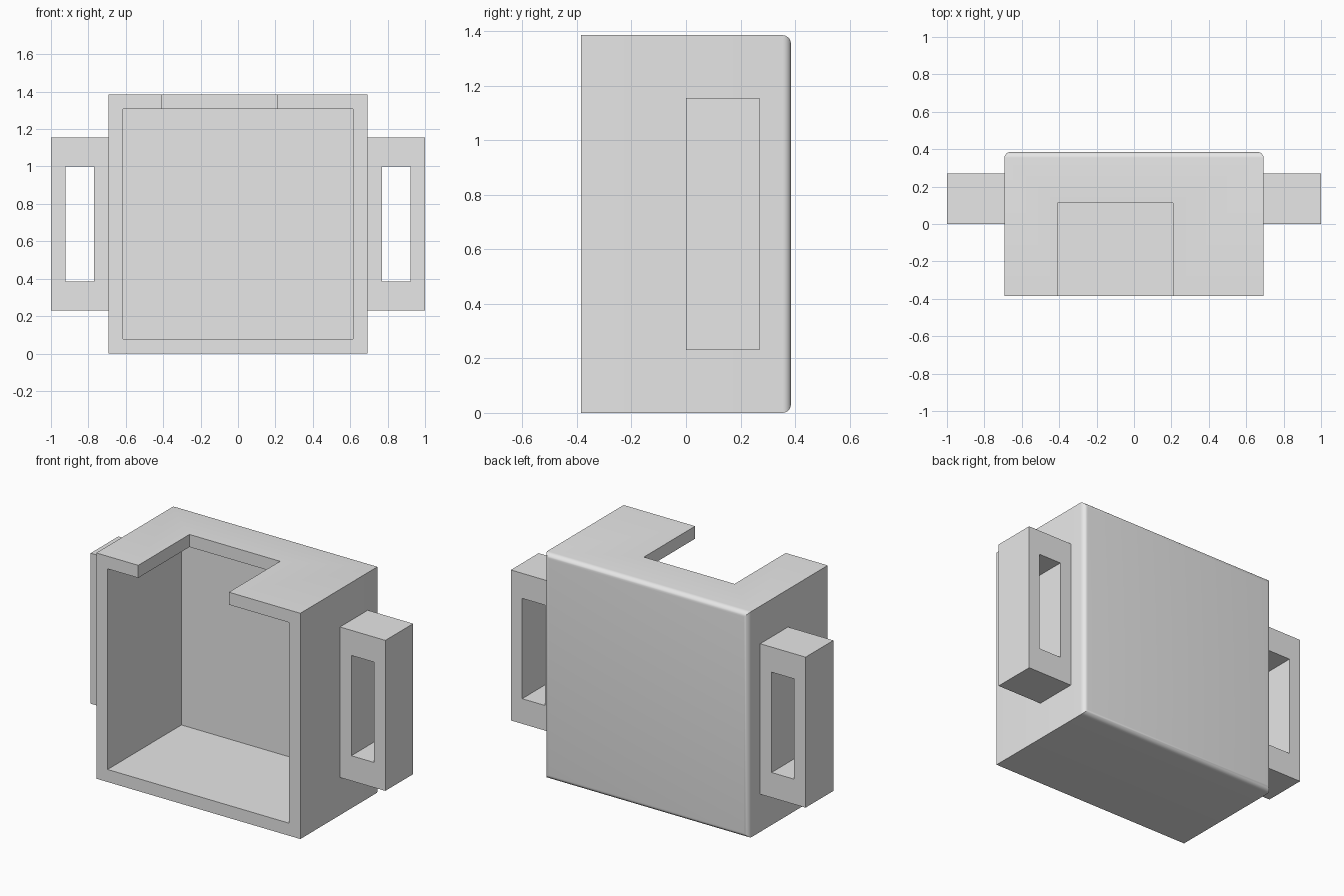
import bpy
import bmesh
from math import radians
from mathutils import Vector

default = bpy.data.objects.get("Cube")
if default:
    bpy.data.objects.remove(default, do_unlink=True)

U = 1 / 13  # wall thickness, the module of the whole design

grey = bpy.data.materials.new("light grey")
grey.use_nodes = True
grey.diffuse_color = (0.8, 0.8, 0.8, 1)
grey.node_tree.nodes["Principled BSDF"].inputs["Base Color"].default_value = (0.8, 0.8, 0.8, 1)


def block(name, low, high, round_back=0):
    """Box between two corners given in wall thicknesses, back rim optionally rounded."""
    low, high = Vector(low) * U, Vector(high) * U
    bm = bmesh.new()
    bmesh.ops.create_cube(bm, size=1)
    for v in bm.verts:
        v.co = (low + high) / 2 + v.co * (high - low)
    if round_back:
        rim = [e for e in bm.edges if all(v.co.y > high.y - 0.001 for v in e.verts)]
        bmesh.ops.bevel(bm, geom=rim, offset=round_back * U, segments=6,
                        profile=0.5, affect='EDGES')
    mesh = bpy.data.meshes.new(name)
    bm.to_mesh(mesh)
    bm.free()
    mesh.materials.append(grey)
    obj = bpy.data.objects.new(name, mesh)
    bpy.context.collection.objects.link(obj)
    return obj


def cut(obj, low, high):
    """Subtract a box from an object and discard the cutter."""
    cutter = block("cutter", low, high)
    cutter.hide_render = True
    mod = obj.modifiers.new("cut", 'BOOLEAN')
    mod.operation = 'DIFFERENCE'
    mod.solver = 'EXACT'
    mod.object = cutter
    bpy.context.view_layer.objects.active = obj
    bpy.ops.object.modifier_apply(modifier=mod.name)
    bpy.data.objects.remove(cutter, do_unlink=True)


# Open-fronted housing with a rounded back rim
housing = block("housing", (-9, -5, 0), (9, 5, 18), round_back=0.4)
cut(housing, (-8, -6, 1), (8, 4.3, 17))
# Off-centre notch in the roof
cut(housing, (-5.3, -6, 16), (2.7, 1.45, 19))

bpy.ops.object.select_all(action='DESELECT')
housing.select_set(True)
bpy.context.view_layer.objects.active = housing
bpy.ops.object.shade_smooth_by_angle(angle=radians(30))

# Slotted lug on each side
for name, side in (("left_lug", 1), ("right_lug", -1)):
    x0, x1 = sorted((9 * side, 13 * side))
    lug = block(name, (x0, 0, 3), (x1, 3.5, 15))
    s0, s1 = sorted((10 * side, 12 * side))
    cut(lug, (s0, -1, 5), (s1, 5, 13))
